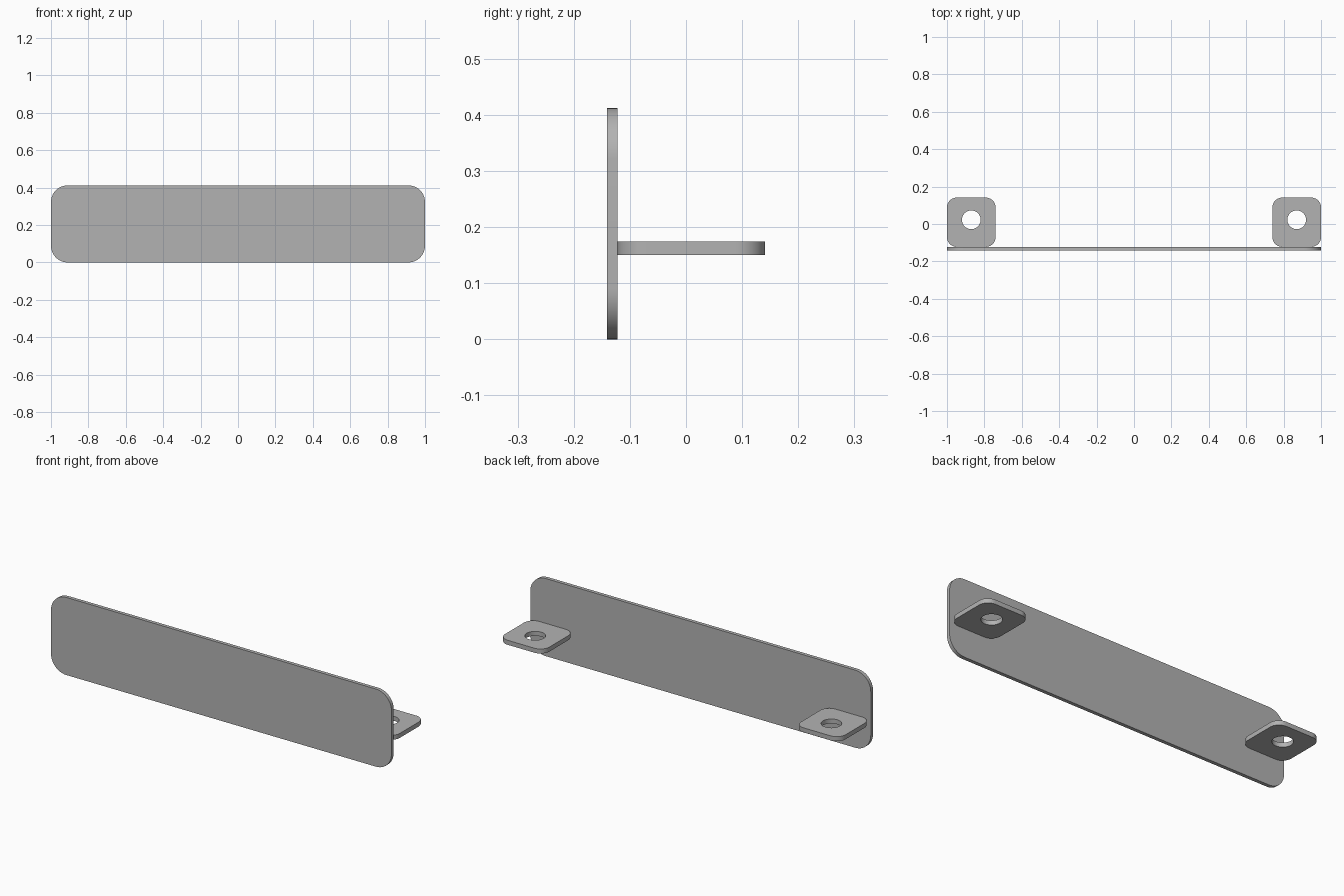
import bpy, bmesh
from math import sin, cos, pi, radians
from mathutils import Matrix, Vector

if "Cube" in bpy.data.objects:
    bpy.data.objects.remove(bpy.data.objects["Cube"], do_unlink=True)

# Single grey finish
GREY = (0.45, 0.45, 0.45, 1)
grey = bpy.data.materials.new("plain grey")
grey.use_nodes = True
grey.diffuse_color = GREY
grey.node_tree.nodes["Principled BSDF"].inputs["Base Color"].default_value = GREY


def arc(cx, cy, r, start, sweep, n):
    return [(cx + r * cos(start + sweep * i / n), cy + r * sin(start + sweep * i / n))
            for i in range(n + 1)]


def rounded_rect(w, h, r, n=12):
    pts = []
    for k, (sx, sy) in enumerate([(1, 1), (-1, 1), (-1, -1), (1, -1)]):
        pts += arc(sx * (w / 2 - r), sy * (h / 2 - r), r, k * pi / 2, pi / 2, n)
    return pts


def slab(name, loops, thickness, matrix):
    """Fill the outline, minus any inner loops, and give it thickness."""
    bm = bmesh.new()
    edges = []
    for loop in loops:
        vs = [bm.verts.new((x, y, 0)) for x, y in loop]
        edges += [bm.edges.new((a, b)) for a, b in zip(vs, vs[1:] + vs[:1])]
    bmesh.ops.triangle_fill(bm, edges=edges, use_beauty=True, normal=(0, 0, 1))
    top = bmesh.ops.extrude_face_region(bm, geom=bm.faces[:])["geom"]
    bmesh.ops.translate(bm, vec=Vector((0, 0, thickness)),
                        verts=[g for g in top if isinstance(g, bmesh.types.BMVert)])
    bmesh.ops.transform(bm, matrix=matrix, verts=bm.verts[:])
    bmesh.ops.recalc_face_normals(bm, faces=bm.faces[:])
    mesh = bpy.data.meshes.new(name)
    bm.to_mesh(mesh)
    bm.free()
    mesh.materials.append(grey)
    mesh.shade_smooth()
    mesh.set_sharp_from_angle(angle=radians(30))
    obj = bpy.data.objects.new(name, mesh)
    bpy.context.collection.objects.link(obj)
    return obj


# Upright front plate
slab("front_plate", [rounded_rect(2, 0.412, 0.09)], 0.019,
     Matrix.Translation((0, -0.122, 0.206)) @ Matrix.Rotation(pi / 2, 4, "X"))

# Two mounting tabs with screw holes behind the plate
hole = arc(0, 0.013, 0.05, 0, 2 * pi, 40)[:-1]
for name, side in (("left_tab", 1), ("right_tab", -1)):
    slab(name, [rounded_rect(0.26, 0.263, 0.052), hole], 0.024,
         Matrix.Translation((side * 0.87, 0.0095, 0.15)))
